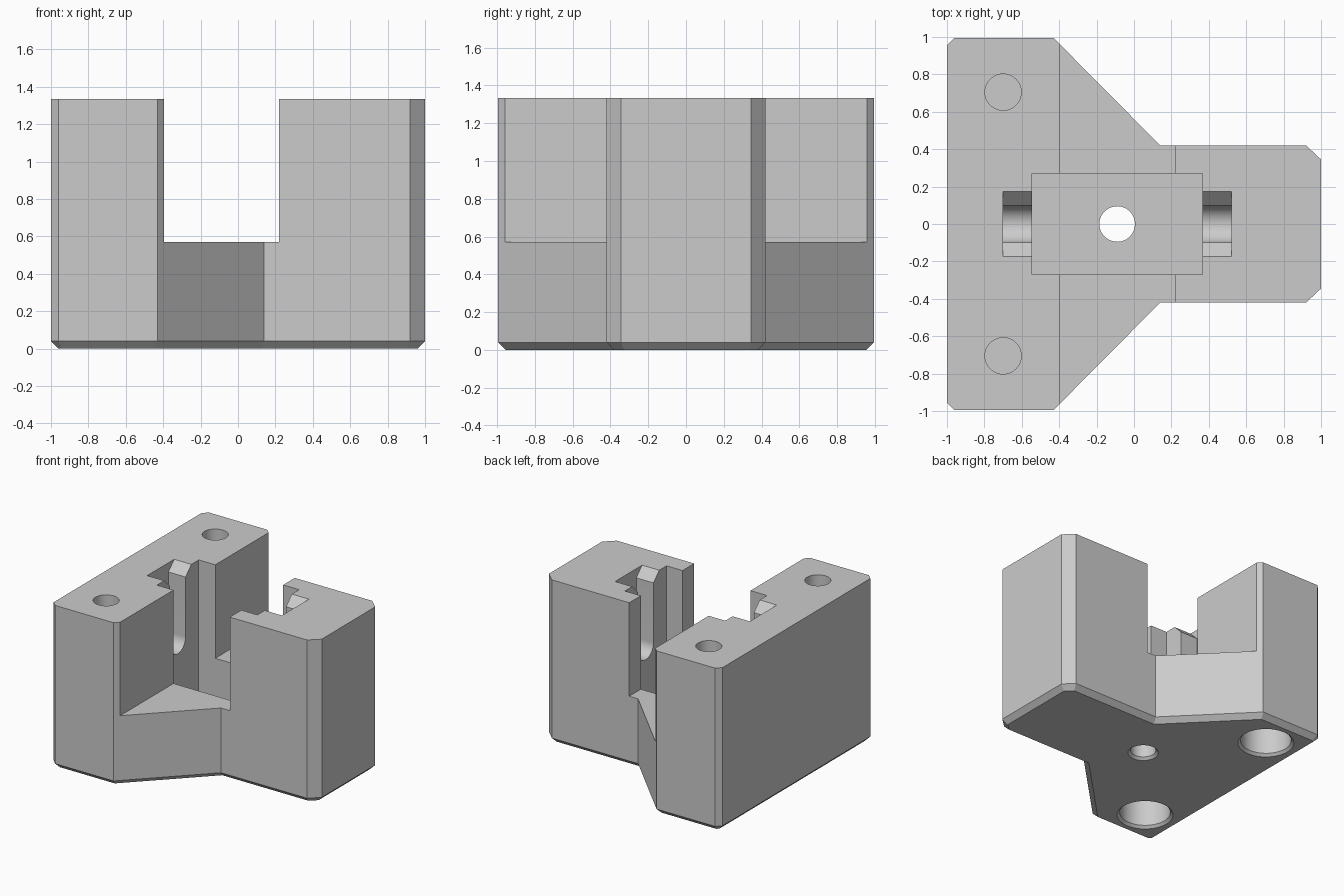
import bpy
import bmesh
import math

cube = bpy.data.objects.get("Cube")
if cube:
    bpy.data.objects.remove(cube)

HEIGHT, LEDGE, POCKET_FLOOR = 1.335, 0.57, 0.2
MID_X = -0.09

grey = bpy.data.materials.new("plain_grey")
grey.use_nodes = True
grey.diffuse_color = (0.6, 0.6, 0.6, 1)
grey.node_tree.nodes["Principled BSDF"].inputs["Base Color"].default_value = (0.6, 0.6, 0.6, 1)


def prism(name, base, direction, bottom_chamfer=0):
    """Extrude a closed outline along a direction."""
    bm = bmesh.new()
    face = bm.faces.new([bm.verts.new(p) for p in base])
    new = bmesh.ops.extrude_face_region(bm, geom=[face])["geom"]
    bmesh.ops.translate(bm, vec=direction, verts=[g for g in new if isinstance(g, bmesh.types.BMVert)])
    bmesh.ops.recalc_face_normals(bm, faces=bm.faces)
    if bottom_chamfer:
        rim = [e for e in bm.edges if all(v.co.z < 0.001 for v in e.verts)]
        bmesh.ops.bevel(bm, geom=rim, offset=bottom_chamfer, segments=1, affect='EDGES')
    mesh = bpy.data.meshes.new(name)
    bm.to_mesh(mesh)
    bm.free()
    mesh.materials.append(grey)
    obj = bpy.data.objects.new(name, mesh)
    bpy.context.collection.objects.link(obj)
    return obj


def box(name, x0, x1, y, z0, z1):
    return prism(name, [(x0, -y, z0), (x1, -y, z0), (x1, y, z0), (x0, y, z0)], (0, 0, z1 - z0))


def hole(name, x, y, radius, z0, z1, lip=0):
    """Round hole cutter; lip flares it where it meets the underside."""
    rings = [(radius + 2 * lip, -lip), (radius, lip), (radius, z1)] if lip else [(radius, z0), (radius, z1)]
    bm = bmesh.new()
    n = 48
    loops = [[bm.verts.new((x + r * math.cos(math.tau * i / n), y + r * math.sin(math.tau * i / n), z))
              for i in range(n)] for r, z in rings]
    for a, b in zip(loops, loops[1:]):
        for i in range(n):
            bm.faces.new((a[i], a[(i + 1) % n], b[(i + 1) % n], b[i]))
    bm.faces.new(loops[0][::-1])
    bm.faces.new(loops[-1])
    mesh = bpy.data.meshes.new(name)
    bm.to_mesh(mesh)
    bm.free()
    mesh.materials.append(grey)
    obj = bpy.data.objects.new(name, mesh)
    bpy.context.collection.objects.link(obj)
    return obj


# T-shaped block with clipped corners and a chamfered foot
half = [(-1, -0.955), (-0.96, -0.995), (-0.43, -0.995), (0.14, -0.42), (0.92, -0.42), (1, -0.345)]
outline = half + [(x, -y) for x, y in reversed(half)]
body = prism("mount_block", [(x, y, 0) for x, y in outline], (0, 0, HEIGHT), 0.04)

# Cross channel, central pocket and the bore in its floor
cutters = [
    box("channel_cutter", -0.395, 0.22, 1.2, LEDGE, 1.6),
    box("pocket_cutter", MID_X - 0.455, MID_X + 0.365 + 0.09, 0.27, POCKET_FLOOR, 1.6),
    hole("bore_cutter", MID_X, 0, 0.095, 0, 0.5, 0.02),
]

# Round-bottomed shaft groove, flared at the mouth
R, AXIS_Z = 0.1, 0.77
arc = [(R * math.cos(a), AXIS_Z + R * math.sin(a))
       for a in (math.pi + math.pi * i / 24 for i in range(25))]
mouth = [(R, HEIGHT - 0.075), (R + 0.075, HEIGHT), (R + 0.075, 1.6)]
groove = arc + mouth + [(-y, z) for y, z in reversed(mouth)]
cutters.append(prism("groove_cutter", [(MID_X - 0.61, y, z) for y, z in groove], (1.22, 0, 0)))

# Screw holes from the top, wider recesses from below, thin web between
for side in (-1, 1):
    cutters.append(hole("screw_hole_cutter", -0.7, 0.705 * side, 0.097, 0.6, 1.6))
    cutters.append(hole("recess_cutter", -0.7, 0.705 * side, 0.19, 0, 0.57, 0.02))

for cutter in cutters:
    cutter.hide_render = True
    cutter.hide_viewport = False
    mod = body.modifiers.new(cutter.name, 'BOOLEAN')
    mod.operation = 'DIFFERENCE'
    mod.solver = 'EXACT'
    mod.object = cutter

# Apply the cuts and drop the cutters
bpy.context.view_layer.update()
cut = bpy.data.meshes.new_from_object(body.evaluated_get(bpy.context.evaluated_depsgraph_get()))
body.modifiers.clear()
body.data = cut
cut.name = "mount_block"
for cutter in cutters:
    bpy.data.objects.remove(cutter)

bpy.ops.object.select_all(action='DESELECT')
body.select_set(True)
bpy.context.view_layer.objects.active = body
bpy.ops.object.shade_smooth_by_angle(angle=math.radians(25))
